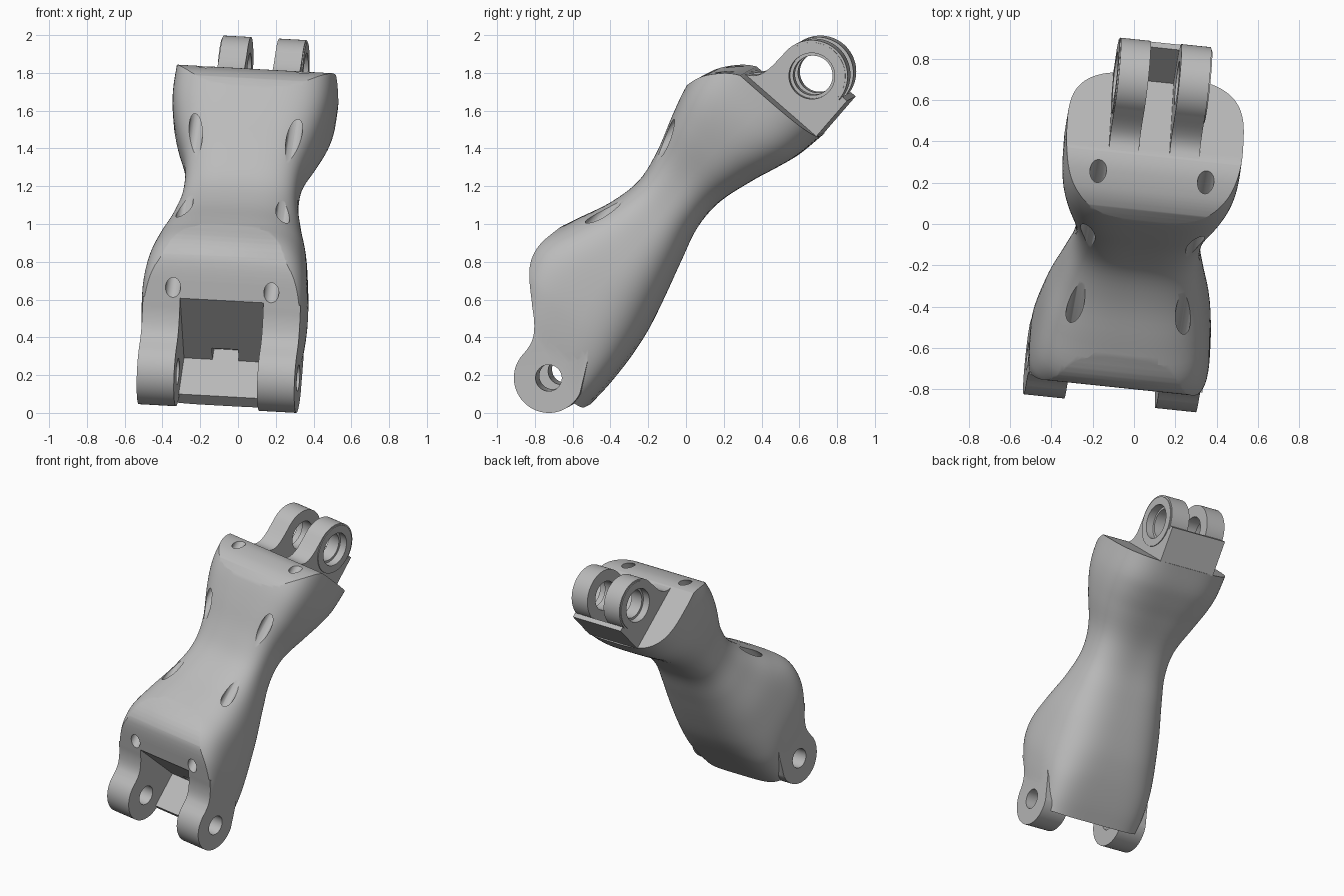
import bpy, bmesh, math
from mathutils import Matrix, Vector

if "Cube" in bpy.data.objects:
    bpy.data.objects.remove(bpy.data.objects["Cube"], do_unlink=True)

gray = bpy.data.materials.new("light gray")
gray.use_nodes = True
gray.diffuse_color = (0.5, 0.5, 0.5, 1)
gray.node_tree.nodes["Principled BSDF"].inputs["Base Color"].default_value = (0.5, 0.5, 0.5, 1)

# Part frame: x across, y towards the back, z along the link from lower pin to upper pin
PIN = 2.112
across = Vector((0.993, -0.104, -0.055)).normalized()
side = Vector((0.104, 0.993, 0)).normalized()
up = across.cross(side)
along = (0.658 * side + 0.753 * up).normalized()
back = along.cross(across)
frame = Matrix((across, back, along)).transposed().to_4x4()
frame.translation = -0.038 * across - 0.69 * side + 0.21 * up


def make(name, bm):
    bmesh.ops.recalc_face_normals(bm, faces=bm.faces[:])
    mesh = bpy.data.meshes.new(name)
    bm.to_mesh(mesh)
    bm.free()
    mesh.materials.append(gray)
    ob = bpy.data.objects.new(name, mesh)
    bpy.context.collection.objects.link(ob)
    return ob


def loft(name, rings):
    bm = bmesh.new()
    rows = [[bm.verts.new(p) for p in ring] for ring in rings]
    n = len(rows[0])
    for a, b in zip(rows, rows[1:]):
        for i in range(n):
            bm.faces.new((a[i], a[(i + 1) % n], b[(i + 1) % n], b[i]))
    bm.faces.new(rows[0])
    bm.faces.new(rows[-1])
    return make(name, bm)


def prism(name, outline, x0, x1):
    return loft(name, [[(x, y, z) for y, z in outline] for x in (x0, x1)])


def box(name, x, y0, y1, z0, z1):
    return prism(name, [(y0, z0), (y1, z0), (y1, z1), (y0, z1)], -x, x)


def arc(y, z, r, start, end, n=40):
    angles = [math.radians(start + (end - start) * i / n) for i in range(n + 1)]
    return [(y + r * math.cos(t), z + r * math.sin(t)) for t in angles]


def disc(y, z, r, n=64):
    return arc(y, z, r, 0, 360, n)[:-1]


def smooth_line(points, passes=3):
    # Corner cutting that keeps the end points
    for _ in range(passes):
        out = [points[0]]
        for (a, b), (c, d) in zip(points, points[1:]):
            out += [(.75 * a + .25 * c, .75 * b + .25 * d), (.25 * a + .75 * c, .25 * b + .75 * d)]
        points = out + [points[-1]]
    return points


def combine(ob, tool, operation):
    mod = ob.modifiers.new(operation, "BOOLEAN")
    mod.operation, mod.solver, mod.object = operation, "EXACT", tool
    bpy.context.view_layer.objects.active = ob
    bpy.ops.object.modifier_apply(modifier=mod.name)
    bpy.data.objects.remove(tool, do_unlink=True)


# Body: z, half width, front height, back height, squareness
KEYS = [(-0.02, .41, .27, -.235, 5), (0.10, .42, .32, -.24, 5), (0.23, .433, .41, -.238, 4.6),
        (0.35, .437, .50, -.23, 4), (0.49, .425, .53, -.21, 3.6), (0.67, .397, .465, -.165, 3.3),
        (0.88, .345, .377, -.105, 3.2), (1.07, .308, .338, -.055, 3.2), (1.25, .315, .365, -.055, 3.2),
        (1.46, .38, .43, -.115, 3.4), (1.60, .415, .468, -.168, 3.6), (1.72, .43, .485, -.208, 3.7),
        (1.885, .43, .49, -.236, 3.7)]


def tangent(i):
    a, b = KEYS[max(i - 1, 0)], KEYS[min(i + 1, len(KEYS) - 1)]
    return [(q - p) / (b[0] - a[0]) for p, q in zip(a, b)]


def section(z, w, front, rear, power, n=96):
    # Rounded rectangle that narrows a little towards the back
    mid, half = -(front + rear) / 2, (front - rear) / 2
    ring = []
    for i in range(n):
        c, s = math.cos(math.tau * (i + .5) / n), math.sin(math.tau * (i + .5) / n)
        depth = math.copysign(abs(s) ** (2 / power), s)
        width = w * (1 - .1 * max(depth, 0) ** 2)
        ring.append((width * math.copysign(abs(c) ** (2 / power), c), mid + half * depth, z))
    return ring


rings, STEPS = [], 5
for i in range(len(KEYS) - 1):
    p, q, tp, tq = KEYS[i], KEYS[i + 1], tangent(i), tangent(i + 1)
    d = q[0] - p[0]
    for k in range(STEPS):
        t = k / STEPS
        h = (2*t**3 - 3*t*t + 1, t**3 - 2*t*t + t, 3*t*t - 2*t**3, t**3 - t*t)
        vals = [h[0]*a + h[1]*d*m + h[2]*b + h[3]*d*o for a, b, m, o in zip(p, q, tp, tq)]
        rings.append(section(p[0] + d * t, *vals[1:]))
rings.append(section(*KEYS[-1]))
body = loft("body", rings)

# Front of each end trimmed to a curve that is straight across
lower_front = smooth_line([(-.18, -.1), (-.184, .05), (-.20, .11), (-.25, .175), (-.316, .231),
                           (-.452, .35), (-.494, .42), (-.507, .50), (-.49, .60), (-.48, .70)])
upper_front = smooth_line([(-.49, 1.5), (-.476, 1.6), (-.462, 1.67), (-.435, 1.74), (-.39, 1.80),
                           (-.335, 1.855), (-.275, 1.89), (-.2, 1.92)])
for line in (lower_front, upper_front):
    combine(body, prism("front_cutter", line + [(-1.2, line[-1][1]), (-1.2, line[0][1])], -1, 1), "DIFFERENCE")

# Lower fork: slot with a back plate, notch, knuckles with curved necks
combine(body, box("slot_cutter", .222, -.9, .16, -.5, .235), "DIFFERENCE")
combine(body, box("notch_cutter", .07, .07, .16, .1, .31), "DIFFERENCE")
neck = [p for p in reversed(lower_front) if .02 < p[1] < .24]
knuckle = neck + arc(0, 0, .185, 180, 375) + [(.10, .2), (.0, .32)]
for s in (-1, 1):
    combine(body, prism("knuckle", knuckle, s * .222, s * .42), "UNION")
combine(body, prism("pin_cutter", disc(0, 0, .07), -1, 1), "DIFFERENCE")

# Long bolt holes running the length of the body
for s in (-1, 1):
    bolt = loft("bolt_cutter", [[(s * .262 + a, -.362 + b, z) for a, b in disc(0, 0, .04, 32)] for z in (-.5, 2.5)])
    combine(body, bolt, "DIFFERENCE")

# Upper hinge: two lugs with raised bosses and stepped bores
lug_outline = [(.20, 1.86), (-.31, 1.86)] + smooth_line(
    [(-.29, 1.875), (-.225, 1.91), (-.195, 1.98), (-.19, PIN - .01)], 2)
lug_outline += arc(0, PIN, .19, 180, 0) + [(.20, PIN)]
parts = [body]
for s, label in ((1, "left"), (-1, "right")):
    lug = prism(label + "_hinge_lug", lug_outline, s * .075, s * .22)
    combine(lug, prism("boss", disc(0, PIN, .178), s * .15, s * .226), "UNION")
    combine(lug, prism("bore_cutter", disc(0, PIN, .105), 0, s), "DIFFERENCE")
    combine(lug, prism("step_cutter", disc(0, PIN, .122), s * .17, s), "DIFFERENCE")
    parts.append(lug)
parts.append(box("hinge_back_plate", .22, .193, .227, 1.88, 2.135))

# Turn everything into its leaning pose and rest it on the ground
for ob in parts:
    ob.data.transform(frame)
low = min(v.co.z for ob in parts for v in ob.data.vertices)
for ob in parts:
    ob.data.transform(Matrix.Translation((0, 0, -low)))
    bpy.ops.object.select_all(action="DESELECT")
    ob.select_set(True)
    bpy.context.view_layer.objects.active = ob
    bpy.ops.object.shade_smooth_by_angle(angle=math.radians(30))
